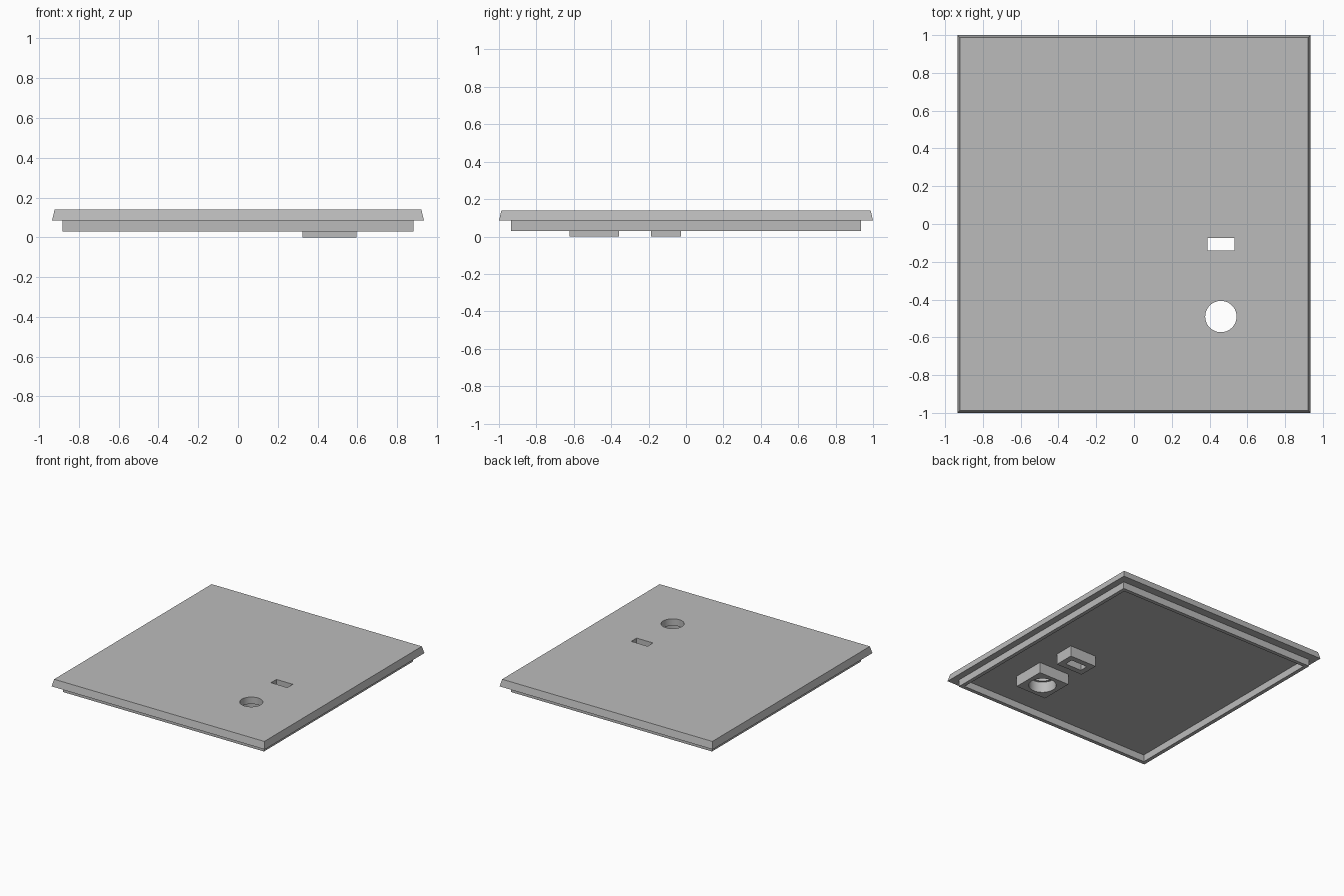
import bpy

if "Cube" in bpy.data.objects:
    bpy.data.objects.remove(bpy.data.objects["Cube"], do_unlink=True)

grey = bpy.data.materials.new("plain grey")
grey.use_nodes = True
grey.diffuse_color = (0.5, 0.5, 0.5, 1)
grey.node_tree.nodes["Principled BSDF"].inputs["Base Color"].default_value = (0.5, 0.5, 0.5, 1)

SEAT = 0.085           # underside of the panel
TOP = 0.14
OVERLAP = 0.01         # how far the lower parts sink into the panel
HOLE_X = 0.46
HOLE_Y, SLOT_Y = -0.49, -0.107


def box(name, x, y, width, depth, low, high):
    bpy.ops.mesh.primitive_cube_add(size=1, location=(x, y, (low + high) / 2))
    ob = bpy.context.object
    ob.name = name
    ob.scale = (width, depth, high - low)
    bpy.ops.object.transform_apply(location=True, rotation=False, scale=True)
    ob.data.materials.append(grey)
    return ob


def rod(name, x, y, radius, low, high):
    bpy.ops.mesh.primitive_cylinder_add(vertices=64, radius=radius, depth=high - low,
                                        location=(x, y, (low + high) / 2))
    ob = bpy.context.object
    ob.name = name
    ob.data.materials.append(grey)
    return ob


def cut(target, cutter):
    mod = target.modifiers.new("cut", 'BOOLEAN')
    mod.operation = 'DIFFERENCE'
    mod.solver = 'EXACT'
    mod.object = cutter
    bpy.ops.object.select_all(action='DESELECT')
    bpy.context.view_layer.objects.active = target
    target.select_set(True)
    bpy.ops.object.modifier_apply(modifier=mod.name)
    bpy.data.objects.remove(cutter, do_unlink=True)
    bpy.ops.object.shade_smooth_by_angle(angle=0.5)


# Cover panel with sloping edges, a round hole and a slot
panel = box("cover_panel", 0, 0, 1.87, 2, SEAT, TOP)
for v in panel.data.vertices:
    if v.co.z > 0.1:
        v.co.x *= 0.986
        v.co.y *= 0.987
cut(panel, rod("round_cutter", HOLE_X, HOLE_Y, 0.083, 0, 0.3))
cut(panel, box("slot_cutter", HOLE_X, SLOT_Y, 0.144, 0.068, 0, 0.3))

# Thin locating rim below the panel
rim = box("locating_rim", 0, 0, 1.765, 1.87, 0.03, SEAT + OVERLAP)
cut(rim, box("rim_cutter", 0, 0, 1.705, 1.81, -0.1, 0.3))

# Square boss round the hole, with a wider bore
round_boss = box("round_hole_boss", HOLE_X, HOLE_Y, 0.27, 0.265, 0, SEAT + OVERLAP)
cut(round_boss, rod("bore_cutter", HOLE_X, HOLE_Y, 0.1, -0.1, 0.3))

# Oblong boss round the slot
slot_boss = box("slot_boss", HOLE_X, SLOT_Y, 0.235, 0.158, 0, SEAT + OVERLAP)
cut(slot_boss, box("slot_boss_cutter", HOLE_X, SLOT_Y, 0.144, 0.068, -0.1, 0.3))
